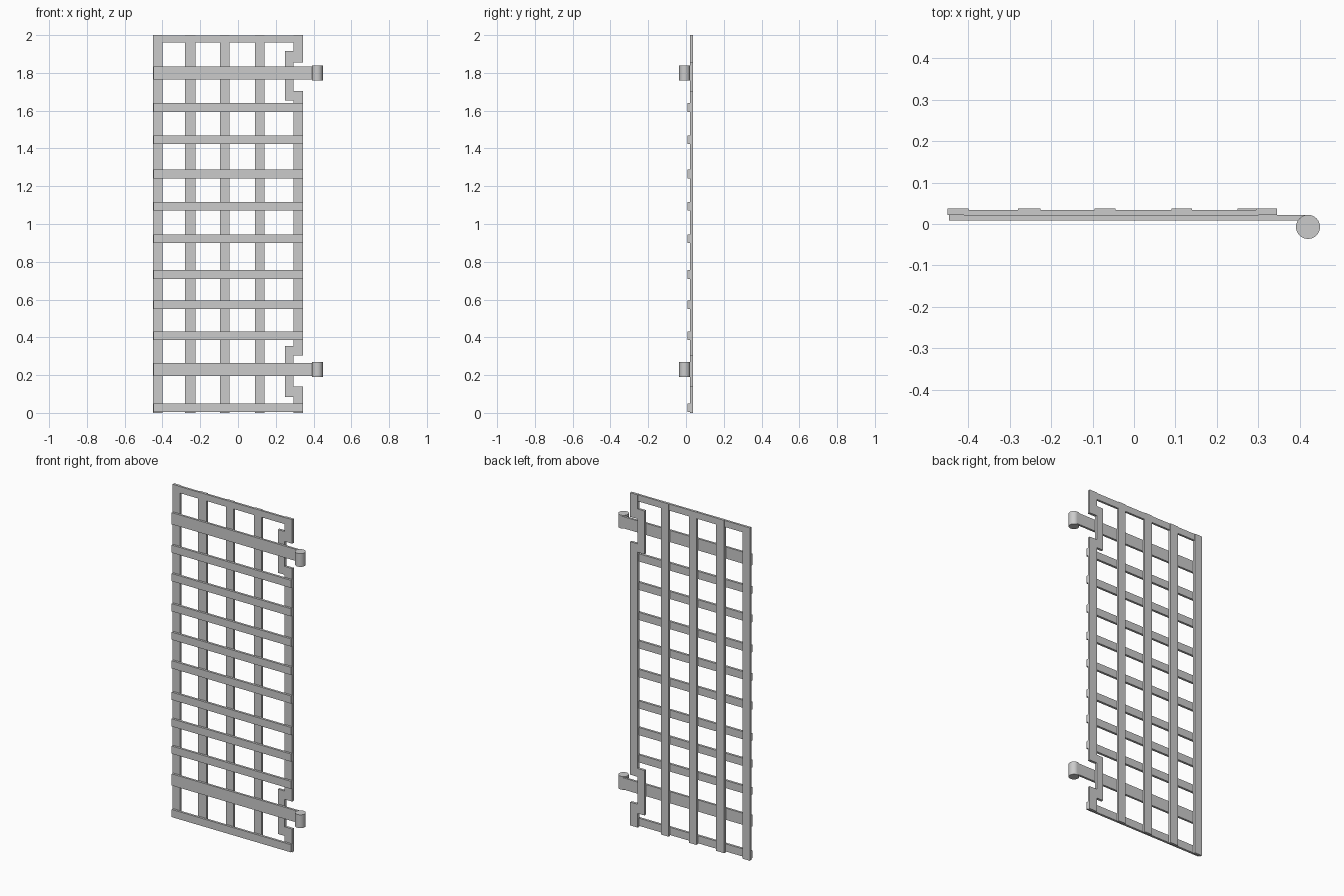
import bpy, bmesh

if "Cube" in bpy.data.objects:
    bpy.data.objects.remove(bpy.data.objects["Cube"])

def finish(name, bm):
    bmesh.ops.recalc_face_normals(bm, faces=bm.faces)
    me = bpy.data.meshes.new(name)
    bm.to_mesh(me)
    bm.free()
    ob = bpy.data.objects.new(name, me)
    bpy.context.collection.objects.link(ob)
    return ob

def plate(name, outline, y0, y1):
    """Extrude an x-z outline from y0 to y1."""
    bm = bmesh.new()
    face = bm.faces.new([bm.verts.new((x, y0, z)) for x, z in outline])
    ext = bmesh.ops.extrude_face_region(bm, geom=[face])
    moved = [v for v in ext["geom"] if isinstance(v, bmesh.types.BMVert)]
    bmesh.ops.translate(bm, verts=moved, vec=(0, y1 - y0, 0))
    return finish(name, bm)

def bar(name, x0, x1, y0, y1, z0, z1):
    return plate(name, [(x0, z0), (x1, z0), (x1, z1), (x0, z1)], y0, y1)

L, R = -0.45, 0.345
BACK0, BACK1 = 0.022, 0.037

# Upright bars
bar("outer_upright", L, -0.40, BACK0, BACK1, 0, 2)
for i, (x0, x1) in enumerate([(-0.28, -0.226), (-0.095, -0.045), (0.09, 0.14)]):
    bar(f"inner_upright_{i}", x0, x1, BACK0, BACK1, 0, 2)

# Hinge-side upright, stepping inwards around each hinge
xi, xm = 0.25, 0.295
outer, inner = [(R, 0)], [(xm, 0)]
for b0, g0, g1, b1 in [(0.085, 0.14, 0.305, 0.355), (1.655, 1.705, 1.855, 1.915)]:
    outer += [(R, g0), (xm, g0), (xm, g1), (R, g1)]
    inner += [(xm, b0), (xi, b0), (xi, b1), (xm, b1)]
outer.append((R, 2))
inner.append((xm, 2))
plate("hinge_upright", outer + inner[::-1], BACK0, BACK1)

# Top rail, set between the uprights
bar("top_rail", -0.41, 0.30, 0.021, 0.034, 1.96, 1.999)

# Cross bars on the front
for i, z in enumerate([0.028, 0.409, 0.573, 0.733, 0.922, 1.094, 1.265, 1.446, 1.617]):
    bar(f"cross_bar_{i}", -0.447, R, 0.009, 0.023, z - 0.023, z + 0.023)

# Hinge straps with round knuckles
for i, z in enumerate([0.23, 1.80]):
    bar(f"hinge_strap_{i}", -0.447, 0.42, 0.009, 0.022, z - 0.035, z + 0.035)
    bpy.ops.mesh.primitive_cylinder_add(vertices=32, radius=0.029, depth=0.08,
                                        location=(0.42, -0.007, z))
    knuckle = bpy.context.object
    knuckle.name = f"hinge_knuckle_{i}"
    bpy.ops.object.shade_smooth_by_angle()
